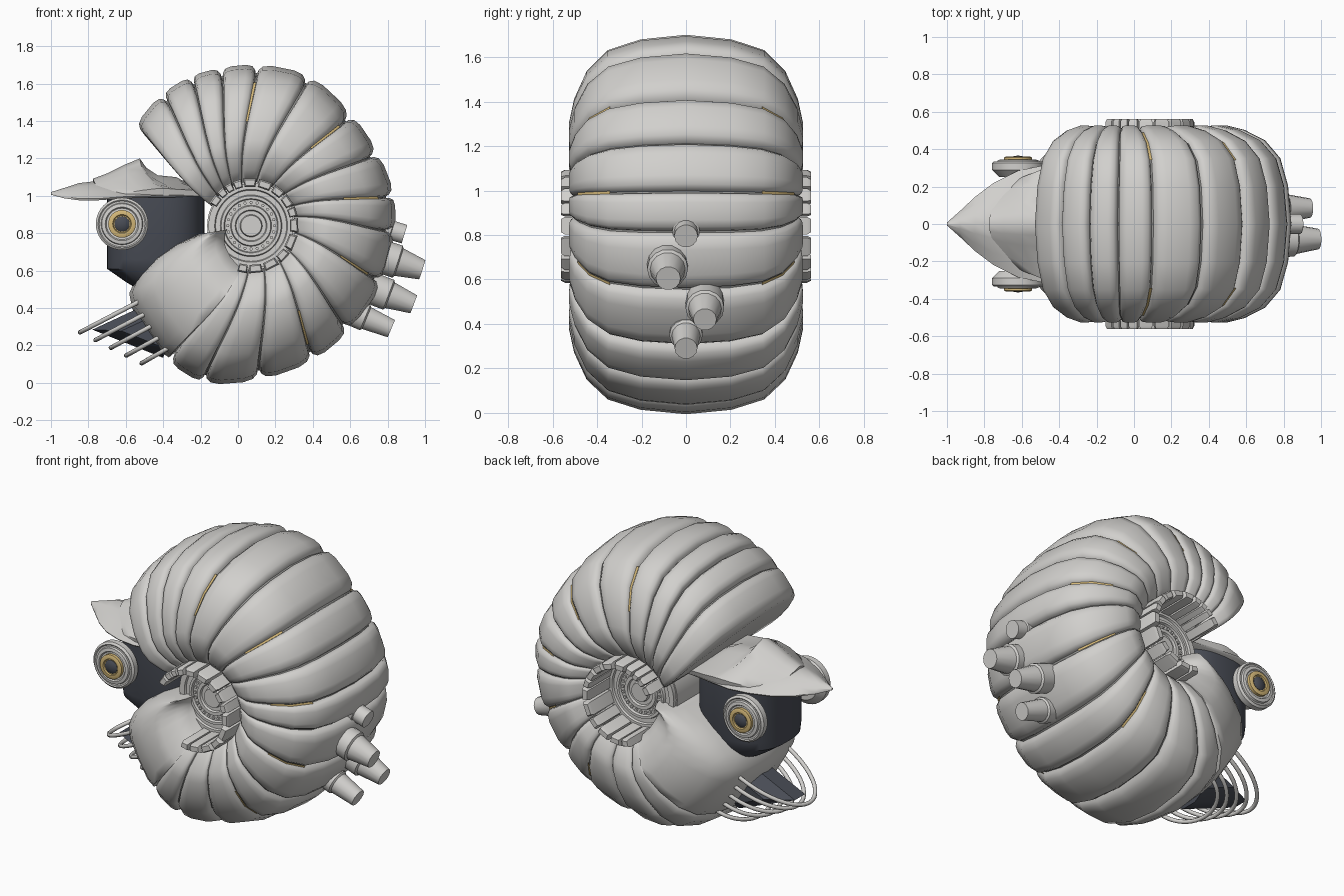
import bpy, bmesh, math
from mathutils import Vector

if "Cube" in bpy.data.objects:
    bpy.data.objects.remove(bpy.data.objects["Cube"])

CX, CZ = 0.07, 0.84      # hub centre
R0 = 0.235               # inner shell radius


def material(name, rgb):
    m = bpy.data.materials.new(name)
    m.use_nodes = True
    m.diffuse_color = (*rgb, 1)
    m.node_tree.nodes["Principled BSDF"].inputs["Base Color"].default_value = (*rgb, 1)
    return m


GREY = material("shell grey", (0.64, 0.63, 0.61))
DARK = material("dark slate", (0.066, 0.073, 0.092))
GOLD = material("gold", (0.66, 0.48, 0.19))
LINING = material("groove grey", (0.3, 0.3, 0.29))


def finish(name, bm, mat, angle=35):
    bmesh.ops.recalc_face_normals(bm, faces=bm.faces)
    mesh = bpy.data.meshes.new(name)
    bm.to_mesh(mesh)
    bm.free()
    mesh.materials.append(mat)
    mesh.shade_smooth()
    mesh.set_sharp_from_angle(angle=math.radians(angle))
    bpy.context.collection.objects.link(bpy.data.objects.new(name, mesh))


def loft(name, rings, mat, angle=35, closed=True):
    bm = bmesh.new()
    vs = [[bm.verts.new(p) for p in ring] for ring in rings]
    n = len(rings[0])
    for a, b in zip(vs, vs[1:]):
        for i in range(n if closed else n - 1):
            j = (i + 1) % n
            bm.faces.new((a[i], a[j], b[j], b[i]))
    if closed:
        bm.faces.new(vs[0])
        bm.faces.new(vs[-1])
    finish(name, bm, mat, angle)


def lathe(name, profile, origin, direction, mat, sides=32):
    """Turn (radius, height) points around an axis."""
    rot = Vector(direction).to_track_quat('Z', 'Y').to_matrix()
    rings = [[Vector(origin) + rot @ Vector((r * math.cos(a), r * math.sin(a), h))
              for a in (math.tau * k / sides for k in range(sides))] for r, h in profile]
    loft(name, rings, mat)


# Shell cross-section: (y, fraction of the way from hub to rim)
HALF = [(.42, 0), (.475, .1), (.522, .25), (.527, .36), (.503, .54),
        (.447, .74), (.352, .89), (.205, .967)]
PROFILE = HALF + [(0, 1)] + [(-y, f) for y, f in reversed(HALF)]
# Groove angles and rim radius at each
BOUNDS = [(139.5, .815), (124, .85), (112, .862), (101, .858), (88, .862), (69, .862),
          (48, .80), (30, .78), (12, .782), (-2, .768), (-23, .76), (-47, .765),
          (-65, .79), (-87, .82), (-107, .88), (-121, .85)]


def polar(r, deg, y):
    a = math.radians(deg)
    return Vector((CX + r * math.cos(a), y, CZ + r * math.sin(a)))


def section(theta, rim, inset=0.0, width=1.0, sweep=14, inner=R0):
    return [polar(inner + f * (rim - inset - inner), theta + sweep * (1 - f) ** 1.5,
                  y * width * (1 - inset)) for y, f in PROFILE]


# Shell segments with rounded edges, and one tooth each side at the hub
EDGE = [(0, .06), (.04, .028), (.12, .008), (.29, 0)]
STATIONS = EDGE + [(1 - t, d) for t, d in reversed(EDGE)]
for i, ((a0, ra), (a1, rb)) in enumerate(zip(BOUNDS, BOUNDS[1:])):
    loft(f"shell_segment_{i + 1}",
         [section(a0 + (a1 - a0) * t, ra + (rb - ra) * t, d) for t, d in STATIONS], GREY, 50)
    mid, half = (a0 + a1) / 2 + 13, (a0 - a1) * 0.42
    for s in (1, -1):
        loft(f"hub_tooth_{i + 1}",
             [[polar(r, mid + k * half, s * y) for r, k in
               ((.21, -1), (.255, -1), (.255, 1), (.21, 1))] for y in (.3, .545)]
             + [[polar(r, mid + k * half * .8, s * .562) for r, k in
                 ((.216, -1), (.246, -1), (.246, 1), (.216, 1))]], GREY)

# Groove linings, with thin gold inlays on the shoulders of every second groove
for i, (a, rim) in enumerate(BOUNDS[1:-1], 1):
    loft(f"groove_lining_{i}", [section(a + k, rim, .045) for k in (-.8, .8)], LINING)
    if i % 2 == 0 and 4 <= i <= 12:
        for s in (1, -1):
            strip = [[p for p, (y, f) in zip(section(a + k, rim, .029), PROFILE)
                      if .5 < f < .9 and y * s > 0] for k in (-.55, .55)]
            loft(f"gold_inlay_{i}", strip, GOLD, closed=False)

# Smooth front cheek that folds over the lower hub: (angle, rim, width, inner radius)
CHEEK = [(-121, .79, 1, .235), (-122, .83, 1, .23), (-126, .83, .99, .22),
         (-135, .795, .97, .2), (-145, .775, .93, .18), (-151, .745, .9, .17),
         (-156, .67, .88, .16), (-161, .565, .86, .15), (-166, .43, .85, .14),
         (-171, .28, .84, .13)]
loft("front_cheek", [section(a, r, 0, w, max(0, 18 + (a + 121) * .45), inner)
                     for a, r, w, inner in CHEEK], GREY, 60)

# Hub: axle and deeply recessed disc with stepped rings and studs
lathe("hub_axle", [(.235, -.32), (.235, .32)], (CX, 0, CZ), (0, 1, 0), GREY, 48)
DISC = [(.228, 0), (.228, .03), (.195, .03), (.19, .018), (.165, .018), (.16, .035),
        (.145, .035), (.14, .02), (.11, .02), (.105, .035), (.085, .035), (.08, .022),
        (.06, .022), (.055, .04), (.01, .04)]
for s in (1, -1):
    lathe("hub_disc", DISC, (CX, s * .315, CZ), (0, s, 0), GREY, 48)
    for k in range(24):
        lathe("hub_stud", [(.009, 0), (.009, .03)], polar(.125, k * 15, s * .315),
              (0, s, 0), GREY, 6)


# Head: upright rounded drum, tapering underneath
def head_ring(z, front, half):
    mid, reach = (front - .18) / 2, (-.18 - front) / 2

    def soft(v):
        return math.copysign(abs(v) ** .75, v)
    return [(mid + reach * soft(math.cos(a)), half * soft(math.sin(a)), z)
            for a in (math.tau * k / 40 for k in range(40))]


loft("head", [head_ring(z, f, h) for z, f, h in
              ((.48, -.5, .17), (.54, -.6, .22), (.61, -.7, .255), (.66, -.7, .27),
               (1.0, -.7, .27))], DARK)


# Beak and raised hood: stations of (x, half width, edge z, crest z, underside z)
def crest_loft(name, stations, sweep, half_shape):
    shape = half_shape + [(0, 1)] + [(-u, k) for u, k in reversed(half_shape)]
    rings = []
    for x, w, ze, zt, zb in stations:
        top = [(x + sweep * u * u, w * u, ze + (zt - ze) * k) for u, k in shape]
        rings.append(top + [(x + sweep * u * u, w * u, zb) for u in (-.97, 0, .97)])
    loft(name, rings, GREY, 50)


crest_loft("beak", [(-1, .008, 1.01, 1.02, 1.006), (-.93, .07, .997, 1.042, .987),
                    (-.85, .145, .985, 1.068, .976), (-.75, .22, .985, 1.08, .976),
                    (-.62, .285, .995, 1.07, .985), (-.5, .31, 1.0, 1.06, .99),
                    (-.17, .27, 1.005, 1.02, .995)], 0, [(1, 0), (.7, .42), (.35, .78)])
crest_loft("hood", [(-.775, .2, 1.0, 1.092, .99), (-.7, .25, 1.015, 1.12, 1.0),
                    (-.61, .285, 1.03, 1.165, 1.0), (-.525, .3, 1.04, 1.2, 1.0),
                    (-.49, .3, 1.04, 1.15, 1.0), (-.43, .295, 1.035, 1.11, 1.0),
                    (-.33, .285, 1.03, 1.1, 1.0), (-.2, .27, 1.01, 1.03, .995)],
           .1, [(1, 0), (.75, .22), (.4, .6), (.2, .85)])

# Eyes: stepped housing, gold iris, dark pupil
for s in (1, -1):
    def at(y):
        return (-.62, s * y, .85)
    lathe("eye_housing", [(.1, 0), (.14, .04), (.14, .075), (.128, .085), (.122, .08),
                          (.112, .08), (.108, .092), (.09, .095), (.084, .087), (.02, .087)],
          at(.25), (0, s, 0), GREY, 40)
    lathe("eye_iris", [(.074, 0), (.074, .022), (.067, .026), (.05, .026), (.046, .018),
                       (.02, .018)], at(.334), (0, s, 0), GOLD, 32)
    lathe("eye_pupil", [(.043, 0), (.041, .018), (.03, .026), (.008, .03)],
          at(.335), (0, s, 0), DARK, 24)

# Exhaust pipes on the back: foot, tip, width, tip taper
PIPES = [((.76, 0, .835), (.89, 0, .795), .062, .85),
         ((.74, -.085, .685), (.985, -.08, .605), .092, .6),
         ((.69, .085, .515), (.94, .085, .42), .087, .6),
         ((.56, 0, .4), (.82, 0, .29), .075, .68)]
for i, (foot, tip, r, taper) in enumerate(PIPES):
    axis = Vector(tip) - Vector(foot)
    n = axis.length
    lathe(f"exhaust_pipe_{i + 1}", [(r, 0), (r, n * .46), (r * .86, n * .49),
                                    (r * taper, n)], foot, axis, GREY, 14)

# Jaw cage: looped bars below the head, around a dark keel
for i in range(5):
    root = Vector((-.50, 0, .45)).lerp(Vector((-.35, 0, .2)), i / 4)
    tip = Vector((-.845, 0, .27)).lerp(Vector((-.515, 0, .105)), i / 4)
    cu = bpy.data.curves.new(f"jaw_bar_{i + 1}", 'CURVE')
    cu.dimensions = '3D'
    cu.bevel_depth = .012
    cu.bevel_resolution = 2
    sp = cu.splines.new('POLY')
    sp.points.add(24)
    for k, p in enumerate(sp.points):
        a = math.pi * k / 24
        q = root.lerp(tip, math.sin(a))
        p.co = (q.x, .24 * math.cos(a), q.z, 1)
    cu.materials.append(GREY)
    bpy.context.collection.objects.link(bpy.data.objects.new(cu.name, cu))

KEEL = [(-.79, .285), (-.5, .42), (-.35, .25), (-.4, .13)]
loft("jaw_keel", [[(-.42 + (x + .42) * k, y, .27 + (z - .27) * k) for x, z in KEEL]
                  for y, k in ((-.13, .55), (-.05, .97), (.05, .97), (.13, .55))], DARK)
